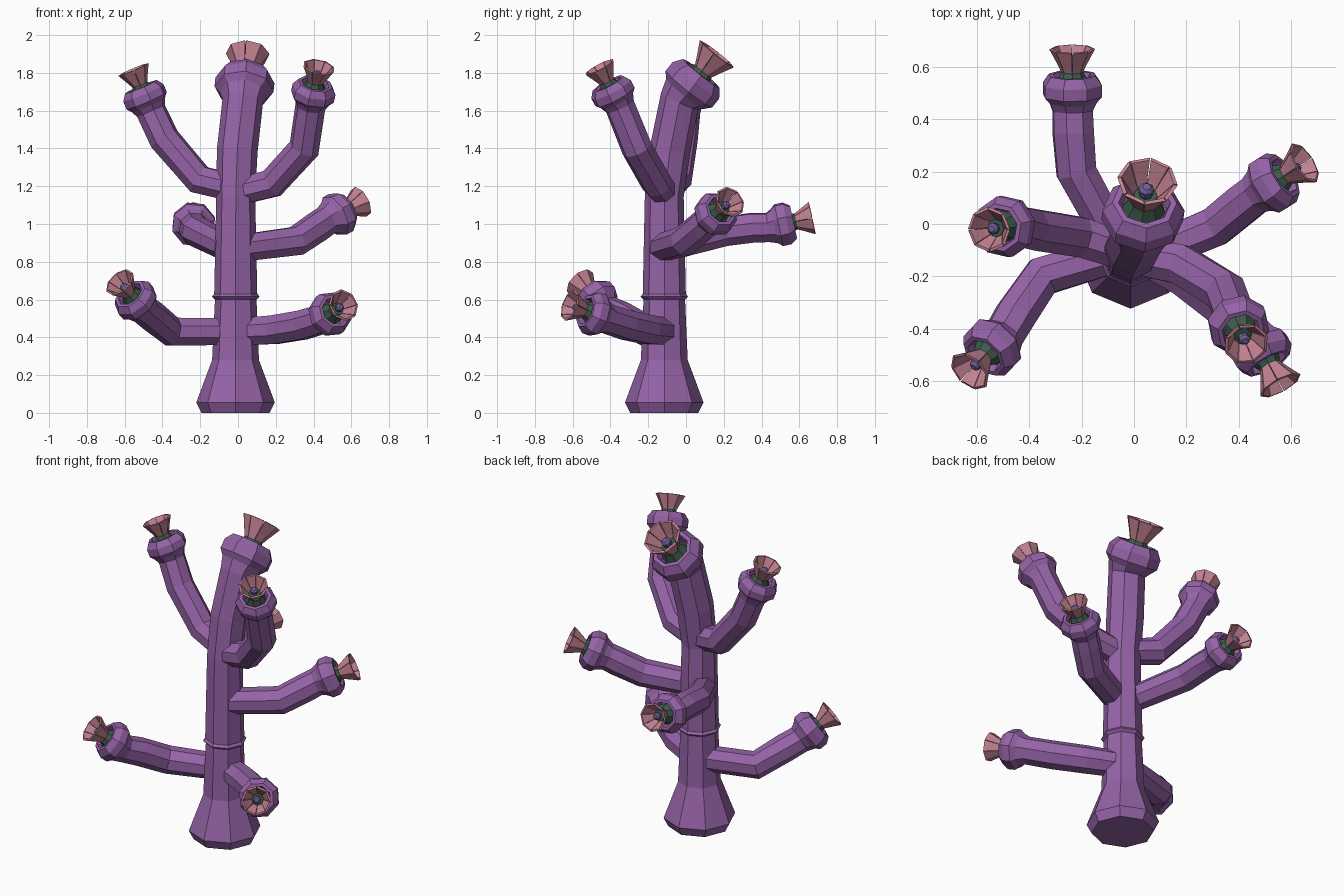
import bpy, bmesh, math
from mathutils import Vector as V

if "Cube" in bpy.data.objects:
    bpy.data.objects.remove(bpy.data.objects["Cube"])


def mat(name, rgb):
    m = bpy.data.materials.new(name)
    m.diffuse_color = (*rgb, 1)
    m.use_nodes = True
    m.node_tree.nodes["Principled BSDF"].inputs["Base Color"].default_value = m.diffuse_color
    return m


PURPLE = mat("purple_skin", (0.30, 0.125, 0.385))
PINK = mat("pink_petal", (0.55, 0.225, 0.29))
GREEN = mat("dark_green", (0.045, 0.11, 0.07))
VIOLET = mat("violet_bead", (0.16, 0.12, 0.32))
N = 8


def finish(bm, name, material):
    bmesh.ops.recalc_face_normals(bm, faces=bm.faces)
    me = bpy.data.meshes.new(name)
    bm.to_mesh(me)
    bm.free()
    me.materials.append(material)
    ob = bpy.data.objects.new(name, me)
    bpy.context.collection.objects.link(ob)
    return ob


def side_axis(d, ref):
    return (ref - d * ref.dot(d)).normalized()


# Octagonal tube along a list of (point, radius, tangent)
def tube(name, rings, ref, phase, material):
    bm = bmesh.new()
    u, loops = ref, []
    for p, r, t in rings:
        u = side_axis(t, u)
        w = t.cross(u)
        loops.append([bm.verts.new(p + (u * math.cos(a) + w * math.sin(a)) * r)
                      for a in (phase + i * math.tau / N for i in range(N))])
    for a, b in zip(loops, loops[1:]):
        for i in range(N):
            j = (i + 1) % N
            bm.faces.new((a[i], a[j], b[j], b[i]))
    bm.faces.new(loops[0])
    bm.faces.new(loops[-1])
    return finish(bm, name, material)


# Flower of eight separate thick petals with green cup and bead
def flower(name, h, d, s):
    prof = [(.05, .036), (.095, .058), (.15, .087), (.152, .076), (.10, .047), (.06, .022)]
    u = side_axis(d, V((0, 0, 1)) if abs(d.z) < .9 else V((0, 1, 0)))
    w = d.cross(u)
    bm = bmesh.new()
    for k in range(N):
        c = (k + .5) * math.tau / N
        half = math.pi / N * .95
        a, b = [[bm.verts.new(h + d * (t * s) + (u * math.cos(g) + w * math.sin(g)) * (r * s))
                 for t, r in prof] for g in (c - half, c + half)]
        for i in range(len(prof)):
            j = (i + 1) % len(prof)
            bm.faces.new((a[i], a[j], b[j], b[i]))
        # split the petal end so it stays planar and convex
        for e in (a, b):
            bm.faces.new((e[0], e[1], e[4], e[5]))
            bm.faces.new((e[1], e[2], e[3], e[4]))
    finish(bm, name + "_petals", PINK)
    for part, pr, m in (("_cup", [(.01, .066), (.055, .045), (.085, .034)], GREEN),
                        ("_bead", [(.08, .014), (.095, .022), (.115, .022), (.125, .012)], VIOLET)):
        tube(name + part, [(h + d * (t * s), r * s, d) for t, r in pr], u, 0, m)


# Shaft through the given points, ending in a bulbous head and a flower
def limb(name, path, h, rim, s, ref, phase):
    h, rim = V(h), V(rim)
    d = (rim - h).normalized()
    pts = [(V(p), r) for p, r in path] + [(h - d * .09 * s, .081 * s)]
    rings = []
    for i, (p, r) in enumerate(pts):
        a = pts[max(i - 1, 0)][0]
        b = pts[min(i + 1, len(pts) - 1)][0]
        t = (p - a).normalized() + (b - p).normalized()
        if i == len(pts) - 1:
            t = (p - a).normalized() + d
        rings.append((p, r, t.normalized()))
    for t, r in [(-.055, .096), (-.03, .118), (.015, .118), (.05, .093), (.05, .075), (.018, .066)]:
        rings.append((h + d * t * s, r * s, d))
    tube(name, rings, ref, phase, PURPLE)
    flower(name + "_flower", h, d, s)


# Trunk
c = -.115
limb("trunk",
     [((-.013, c, 0), .18), ((-.013, c, .055), .208), ((-.013, c, .28), .124),
      ((-.012, c, .60), .110), ((-.012, c, .615), .126), ((-.012, c, .63), .114),
      ((-.012, c, 1.15), .103), ((-.004, -.085, 1.39), .108)],
     (.035, .04, 1.745), (.055, .19, 1.935), 1.33, V((0, -1, 0)), 0)

# Arms: start, elbow, joint, head centre, rim centre
ARMS = {
    "low_left_arm": [(-.02, -.10, .43), (-.35, -.20, .43), (-.45, -.345, .51),
                     (-.545, -.475, .60), (-.625, -.56, .69)],
    "low_right_arm": [(0, -.10, .43), (.19, -.20, .44), (.34, -.315, .465),
                      (.49, -.49, .525), (.55, -.60, .565)],
    "mid_right_arm": [(0, -.14, .87), (.31, -.01, .91), (.42, .08, .985),
                      (.535, .16, 1.055), (.645, .23, 1.115)],
    "back_arm": [(-.06, -.09, .88), (-.22, .20, .96), (-.232, .35, .98),
                 (-.235, .52, 1.0), (-.236, .66, 1.03)],
    "high_right_arm": [(0, -.12, 1.17), (.18, -.155, 1.215), (.35, -.26, 1.40),
                       (.40, -.39, 1.70), (.427, -.455, 1.825)],
    "high_left_arm": [(-.02, -.11, 1.19), (-.205, -.05, 1.235), (-.39, -.02, 1.45),
                      (-.495, -.01, 1.68), (-.55, -.02, 1.81)],
}
for name, (a, e, j, h, rim) in ARMS.items():
    limb(name, [(a, .076), (e, .082), (j, .083)], h, rim, 1.0, V((0, 0, 1)), math.pi / N)
